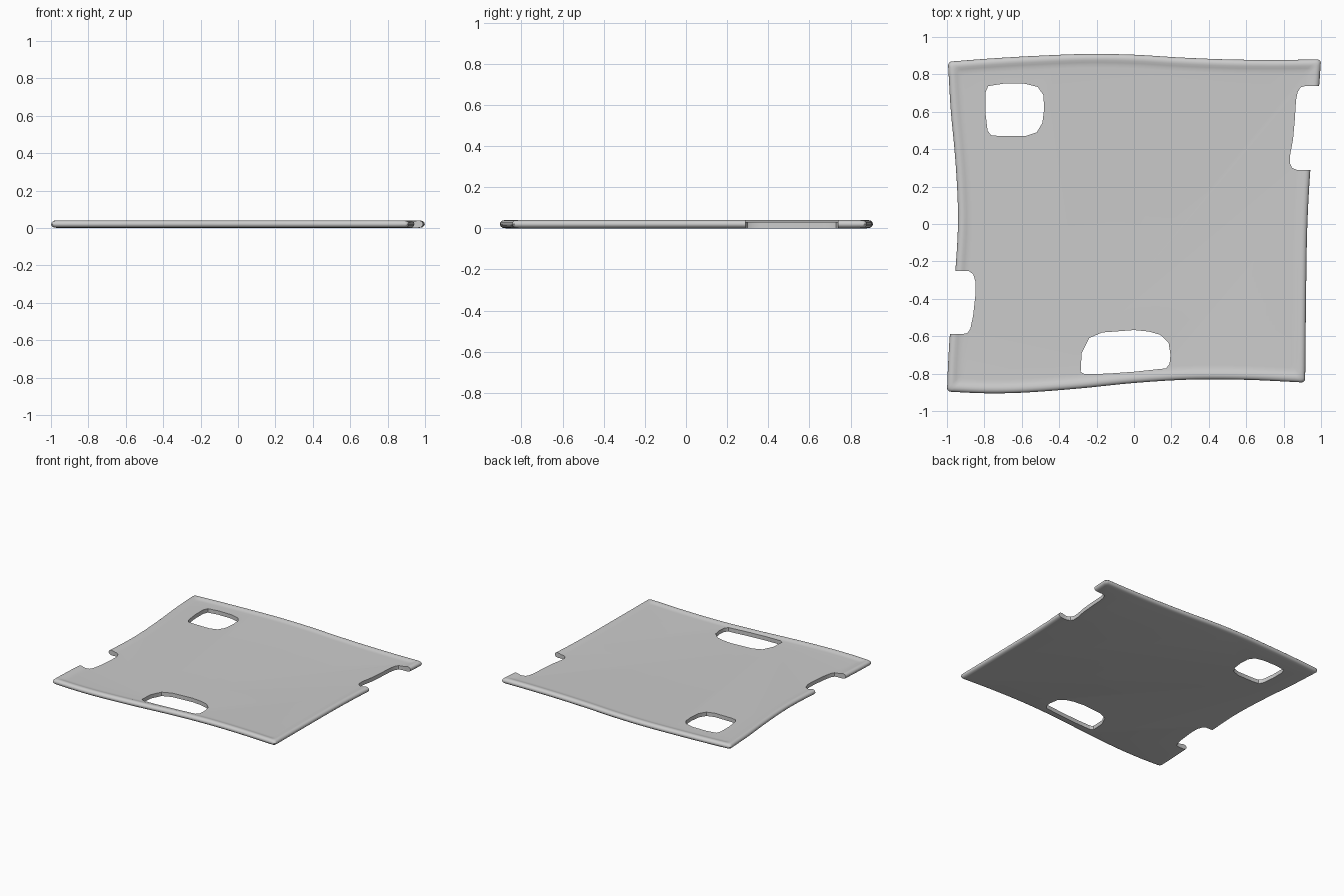
import bpy, bmesh, math

if "Cube" in bpy.data.objects:
    bpy.data.objects.remove(bpy.data.objects["Cube"])

# Outline of each side: (position along side, edge coordinate)
LEFT = [(-.9, -1), (-.75, -.994), (-.6, -.985), (-.25, -.955), (0, -.941), (.2, -.946), (.4, -.96), (.6, -.979), (.87, -.995)]
RIGHT = [(-.85, .915), (-.3, .921), (0, .927), (.29, .943), (.5, .966), (.74, .99), (.88, 1)]
BOTTOM = [(-1, -.896), (-.8, -.905), (-.6, -.902), (-.3, -.88), (0, -.85), (.3, -.832), (.6, -.833), (.92, -.848)]
TOP = [(-1, .867), (-.75, .886), (-.5, .9), (-.25, .909), (0, .905), (.25, .89), (.5, .88), (.75, .877), (1, .88)]

# Rim cross-section: (inset from the edge, height), underside to top
PROFILE = [(.03, 0), (.012, .003), (.003, .011), (0, .02), (.003, .03), (.011, .037),
           (.022, .04), (.034, .039), (.046, .035), (.058, .032), (.075, .031)]

HOLES = [
    [(-.795, .7), (-.78, .737), (-.7, .75), (-.585, .75), (-.515, .733), (-.485, .69), (-.48, .62), (-.49, .54),
     (-.52, .49), (-.58, .47), (-.72, .47), (-.765, .475), (-.783, .5), (-.795, .6)],
    [(-.285, -.79), (-.28, -.69), (-.24, -.61), (-.17, -.58), (0, -.567), (.08, -.575), (.14, -.592), (.185, -.635),
     (.195, -.7), (.19, -.75), (.17, -.772), (0, -.79), (-.14, -.8), (-.265, -.803)],
]
NOTCHES = [
    [(1.1, .29), (.87, .29), (.845, .3), (.833, .325), (.835, .37), (.85, .45), (.86, .56), (.866, .66),
     (.875, .705), (.89, .73), (.915, .738), (1.1, .738)],
    [(-1.1, -.25), (-.885, -.25), (-.86, -.268), (-.847, -.31), (-.848, -.38), (-.86, -.49), (-.875, -.56),
     (-.89, -.583), (-.915, -.588), (-1.1, -.588)],
]


def curve(points, t):
    """Smooth value through points."""
    n = len(points)
    t = min(max(t, points[0][0]), points[-1][0])
    i = max(k for k in range(n - 1) if points[k][0] <= t)

    def slope(k):
        a, b = points[max(k - 1, 0)], points[min(k + 1, n - 1)]
        return (b[1] - a[1]) / (b[0] - a[0])
    (x0, y0), (x1, y1) = points[i], points[i + 1]
    h = x1 - x0
    s = (t - x0) / h
    return ((2*s**3 - 3*s**2 + 1) * y0 + (s**3 - 2*s**2 + s) * h * slope(i)
            + (3*s**2 - 2*s**3) * y1 + (s**3 - s**2) * h * slope(i + 1))


def rounded_square(r, side=40, arc=5):
    """Unit square loop with small rounded corners."""
    pts = []
    for q in range(4):
        a = q * math.pi / 2
        c, s = round(math.cos(a)), round(math.sin(a))
        loop = [(1, -1 + r + (2 - 2 * r) * k / side) for k in range(side)]
        loop += [(1 - r + r * math.cos(k * math.pi / 2 / arc), 1 - r + r * math.sin(k * math.pi / 2 / arc))
                 for k in range(arc)]
        pts += [(x * c - y * s, x * s + y * c) for x, y in loop]
    return pts


def place(u, v, d):
    """Map the unit square onto the warped outline, inset by d."""
    x, y = u * .96, v * .88
    for _ in range(5):
        lo, hi = curve(LEFT, y) + d, curve(RIGHT, y) - d
        x = lo + (hi - lo) * (u + 1) / 2
        lo, hi = curve(BOTTOM, x) + d, curve(TOP, x) - d
        y = lo + (hi - lo) * (v + 1) / 2
    return x, y


def make_object(name, bm):
    bmesh.ops.recalc_face_normals(bm, faces=bm.faces)
    mesh = bpy.data.meshes.new(name)
    bm.to_mesh(mesh)
    bm.free()
    obj = bpy.data.objects.new(name, mesh)
    bpy.context.collection.objects.link(obj)
    return obj


# Sheet with a rounded raised rim
bm = bmesh.new()
square = rounded_square(.022)
rings = [[bm.verts.new((*place(u, v, d), z)) for u, v in square] for d, z in PROFILE]
n = len(square)
for a, b in zip(rings, rings[1:]):
    for i in range(n):
        j = (i + 1) % n
        bm.faces.new((a[i], a[j], b[j], b[i]))
bm.faces.new(rings[0][::-1])
bm.faces.new(rings[-1])
cover = make_object("cover_panel", bm)

# Cutters for the two holes and the two edge notches
bm = bmesh.new()
for shape in HOLES + NOTCHES:
    face = bm.faces.new([bm.verts.new((x, y, -.1)) for x, y in shape])
    ext = bmesh.ops.extrude_face_region(bm, geom=[face], use_keep_orig=True)
    bmesh.ops.translate(bm, vec=(0, 0, .25), verts=[g for g in ext["geom"] if isinstance(g, bmesh.types.BMVert)])
cutter = make_object("opening_cutter", bm)
cutter.hide_render = True

cut = cover.modifiers.new("openings", "BOOLEAN")
cut.operation = "DIFFERENCE"
cut.solver = "EXACT"
cut.object = cutter
bpy.context.view_layer.objects.active = cover
cover.select_set(True)
bpy.ops.object.modifier_apply(modifier=cut.name)
bpy.data.objects.remove(cutter)
bpy.ops.object.shade_smooth_by_angle(angle=math.radians(40))
